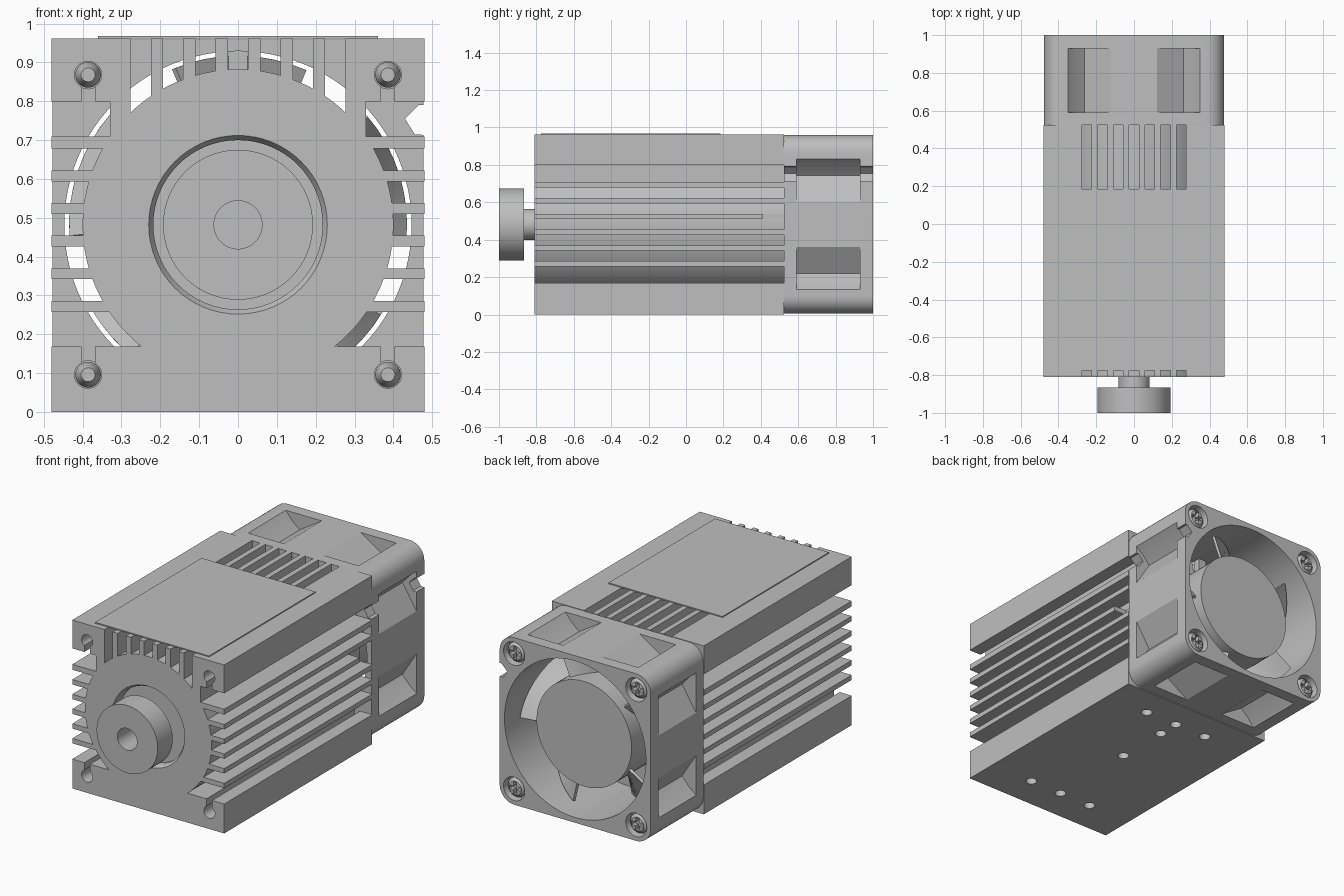
import bpy, bmesh
from math import sin, cos, pi, radians, sqrt

if "Cube" in bpy.data.objects:
    bpy.data.objects.remove(bpy.data.objects["Cube"])

MID = 0.482          # height of the main axis
HALF = 0.48          # half width of the body
FRONT, JOIN, BACK = -0.81, 0.525, 1.0
SCREW = 0.386        # screw offset from the main axis
CORE = 0.40          # radius of the solid core

metal = bpy.data.materials.new("plain_grey")
metal.use_nodes = True
GREY = (0.52, 0.52, 0.52, 1)
metal.diffuse_color = GREY
metal.node_tree.nodes["Principled BSDF"].inputs["Base Color"].default_value = GREY


def finish(name, bm, smooth=True):
    bmesh.ops.recalc_face_normals(bm, faces=bm.faces)
    mesh = bpy.data.meshes.new(name)
    bm.to_mesh(mesh)
    bm.free()
    mesh.materials.append(metal)
    ob = bpy.data.objects.new(name, mesh)
    bpy.context.collection.objects.link(ob)
    if smooth:
        shade(ob)
    return ob


def activate(ob):
    bpy.ops.object.select_all(action='DESELECT')
    ob.select_set(True)
    bpy.context.view_layer.objects.active = ob


def shade(ob):
    activate(ob)
    bpy.ops.object.shade_smooth_by_angle(angle=radians(30))


def prism(bm, pts, y0, y1):
    """Extrude an (x, z) outline along y."""
    face = bm.faces.new([bm.verts.new((x, y0, z)) for x, z in pts])
    out = bmesh.ops.extrude_face_region(bm, geom=[face])
    verts = [v for v in out["geom"] if isinstance(v, bmesh.types.BMVert)]
    bmesh.ops.translate(bm, verts=verts, vec=(0, y1 - y0, 0))


def lathe(bm, profile, cx=0.0, cz=MID, seg=64):
    """Turn an (r, y) profile about an axis along y."""
    rings = []
    for r, y in profile:
        n = 1 if r == 0 else seg
        rings.append([bm.verts.new((cx + r * cos(2 * pi * i / seg), y,
                                    cz + r * sin(2 * pi * i / seg))) for i in range(n)])
    for a, b in zip(rings, rings[1:]):
        for i in range(seg):
            j = (i + 1) % seg
            quad = [a[i % len(a)], a[j % len(a)], b[j % len(b)], b[i % len(b)]]
            bm.faces.new(list(dict.fromkeys(quad)))


def rod(bm, r, y0, y1, cx=0.0, cz=MID, seg=64):
    lathe(bm, [(0, y0), (r, y0), (r, y1), (0, y1)], cx, cz, seg)


def rect(x0, x1, z0, z1):
    return [(x0, z0), (x1, z0), (x1, z1), (x0, z1)]


def arc(cx, cz, r, a0, a1, n):
    return [(cx + r * cos(a0 + (a1 - a0) * i / n), cz + r * sin(a0 + (a1 - a0) * i / n))
            for i in range(n + 1)]


def cut(ob, bm):
    tool = finish("cutter", bm, False)
    tool.hide_render = True
    mod = ob.modifiers.new("cut", 'BOOLEAN')
    mod.operation, mod.solver, mod.object = 'DIFFERENCE', 'EXACT', tool
    activate(ob)
    bpy.ops.object.modifier_apply(modifier=mod.name)
    bpy.data.objects.remove(tool)


CORNERS = [(sx * SCREW, MID + sz * SCREW) for sx in (-1, 1) for sz in (-1, 1)]

# finned body: block with side gaps and top slots down to a round core
bm = bmesh.new()
prism(bm, rect(-HALF, HALF, 0, 0.962), FRONT, JOIN)
body = finish("heat_sink", bm, False)

bm = bmesh.new()
gaps = [(0.168, 0.258)] + [(0.286 + 0.084 * i, 0.342 + 0.084 * i) for i in range(5)]
for s in (-1, 1):
    for z0, z1 in gaps:
        steps = [z0 + (z1 - z0) * i / 8 for i in range(9)]
        inner = [(s * sqrt(CORE ** 2 - (z - MID) ** 2), z) for z in steps]
        prism(bm, inner + [(s * 0.6, z1), (s * 0.6, z0)], FRONT - 0.1, JOIN + 0.1)
    gap = [(s * x, z) for x, z in rect(0.33, 0.6, 0.709, 0.80)]
    prism(bm, gap, FRONT - 0.1, JOIN + 0.1)
for i in range(-3, 4):
    x0, x1 = i * 0.0835 - 0.026, i * 0.0835 + 0.026
    steps = [x0 + (x1 - x0) * k / 4 for k in range(5)]
    floor = [(x, MID + sqrt(CORE ** 2 - x * x)) for x in steps]
    prism(bm, floor + [(x1, 1.1), (x0, 1.1)], FRONT - 0.1, JOIN + 0.1)
cut(body, bm)

# keyhole screw channels, front recess, shortened fin, mounting holes underneath
bm = bmesh.new()
for cx, cz in CORNERS:
    up = 1 if cz < MID else -1
    half = math_half = 0.52
    hole = arc(cx, cz, 0.035, up * pi / 2 + half, up * pi / 2 + 2 * pi - half, 28)
    edge = cz + up * 0.08
    hole += [(hole[-1][0], edge), (hole[0][0], edge)]
    prism(bm, hole, FRONT - 0.1, JOIN + 0.1)
lathe(bm, [(0, -0.76), (0.218, -0.76), (0.218, -0.79), (0.23, FRONT), (0.23, -0.9), (0, -0.9)])
prism(bm, rect(0.402, 0.6, 0.495, 0.55), 0.41, JOIN + 0.1)
holes = [(x, y) for y in (-0.62, 0.35) for x in (-0.205, 0, 0.205)] + [(0, 0.224), (0, -0.09)]
for x, y in holes:
    ret = bmesh.ops.create_cone(bm, cap_ends=True, segments=24, radius1=0.03,
                                radius2=0.03, depth=0.2)
    bmesh.ops.translate(bm, verts=ret["verts"], vec=(x, y, 0))
cut(body, bm)
shade(body)

# thin cover plate on top
bm = bmesh.new()
prism(bm, rect(-0.36, 0.36, 0.961, 0.968), -0.775, 0.185)
finish("top_plate", bm, False)

# lens knob on a short neck
bm = bmesh.new()
lathe(bm, [(0, -0.85), (0.062, -0.85), (0.062, -1.0), (0.193, -1.0), (0.193, -0.865),
           (0.083, -0.865), (0.083, -0.75), (0, -0.75)])
finish("lens_knob", bm)

# fan frame: rounded square with bore, side pockets and a wire notch
bm = bmesh.new()
R, C = 0.092, 0.385
outline = []
for k, (sx, sz) in enumerate([(1, 1), (-1, 1), (-1, -1), (1, -1)]):
    outline += arc(sx * C, MID + sz * C, R, k * pi / 2, (k + 1) * pi / 2, 10)
prism(bm, outline, JOIN, BACK)
frame = finish("fan_frame", bm, False)

bm = bmesh.new()
rod(bm, 0.447, JOIN - 0.1, BACK + 0.1, seg=96)
pocket = [(0.12, 0.478), (0.262, 0.388), (0.31, 0.43), (0.35, 0.478), (0.35, 0.6), (0.12, 0.6)]
for s in (-1, 1):
    for t in (-1, 1):
        prism(bm, [(s * a, MID + t * b) for a, b in pocket], 0.59, 0.93)
        prism(bm, [(t * b, MID + s * a) for a, b in pocket], 0.59, 0.93)
for cx, cz in CORNERS:
    lathe(bm, [(0, JOIN - 0.1), (0.036, JOIN - 0.1), (0.036, 0.95), (0.064, 0.955),
               (0.07, BACK + 0.05), (0, BACK + 0.05)], cx, cz, 32)
cut(frame, bm)
bm = bmesh.new()
prism(bm, [(0.6, 0.80), (0.465, 0.79), (0.43, 0.755), (0.455, 0.715), (0.6, 0.705)],
      JOIN - 0.1, BACK + 0.1)
cut(frame, bm)
shade(frame)

# motor mount with struts behind the blades
bm = bmesh.new()
rod(bm, 0.28, 0.53, 0.58)
finish("motor_mount", bm)
for i, deg in enumerate((90, -54, -126)):
    a = radians(deg)
    u, w = (cos(a), sin(a)), (-sin(a) * 0.025, cos(a) * 0.025)
    pts = [(u[0] * r + w[0] * s, MID + u[1] * r + w[1] * s)
           for r, s in ((0.25, -1), (0.452, -1), (0.452, 1), (0.25, 1))]
    bm = bmesh.new()
    prism(bm, pts, 0.535, 0.575)
    finish(f"mount_strut_{i + 1}", bm, False)

# rotor hub and five pitched blades
bm = bmesh.new()
rod(bm, 0.30, 0.61, 0.92)
finish("fan_hub", bm)
for i in range(5):
    bm = bmesh.new()
    grid = []
    for k in range(9):
        t = k / 8
        a = radians(18 + 72 * i + 23 - 46 * t)
        y = 0.63 + 0.25 * t + 0.025 * sin(pi * t)
        grid.append([bm.verts.new((r * cos(a), y, MID + r * sin(a))) for r in (0.29, 0.36, 0.435)])
    for a, b in zip(grid, grid[1:]):
        for j in range(2):
            bm.faces.new((a[j], a[j + 1], b[j + 1], b[j]))
    bmesh.ops.recalc_face_normals(bm, faces=bm.faces)
    bmesh.ops.solidify(bm, geom=bm.faces[:], thickness=0.014)
    finish(f"fan_blade_{i + 1}", bm)

# cross-head screws through the four corners
for i, (cx, cz) in enumerate(CORNERS):
    bm = bmesh.new()
    lathe(bm, [(0, 0.2), (0.018, 0.2), (0.033, 0.23), (0.033, 0.95), (0.055, 0.951),
               (0.055, 0.975), (0.04, 0.99), (0, 0.993)], cx, cz, 32)
    screw = finish(f"screw_{i + 1}", bm, False)
    bm = bmesh.new()
    a, b = 0.01, 0.036
    cross = [(a, b), (-a, b), (-a, a), (-b, a), (-b, -a), (-a, -a),
             (-a, -b), (a, -b), (a, -a), (b, -a), (b, a), (a, a)]
    prism(bm, [(cx + x, cz + z) for x, z in cross], 0.965, BACK + 0.1)
    cut(screw, bm)
    shade(screw)
